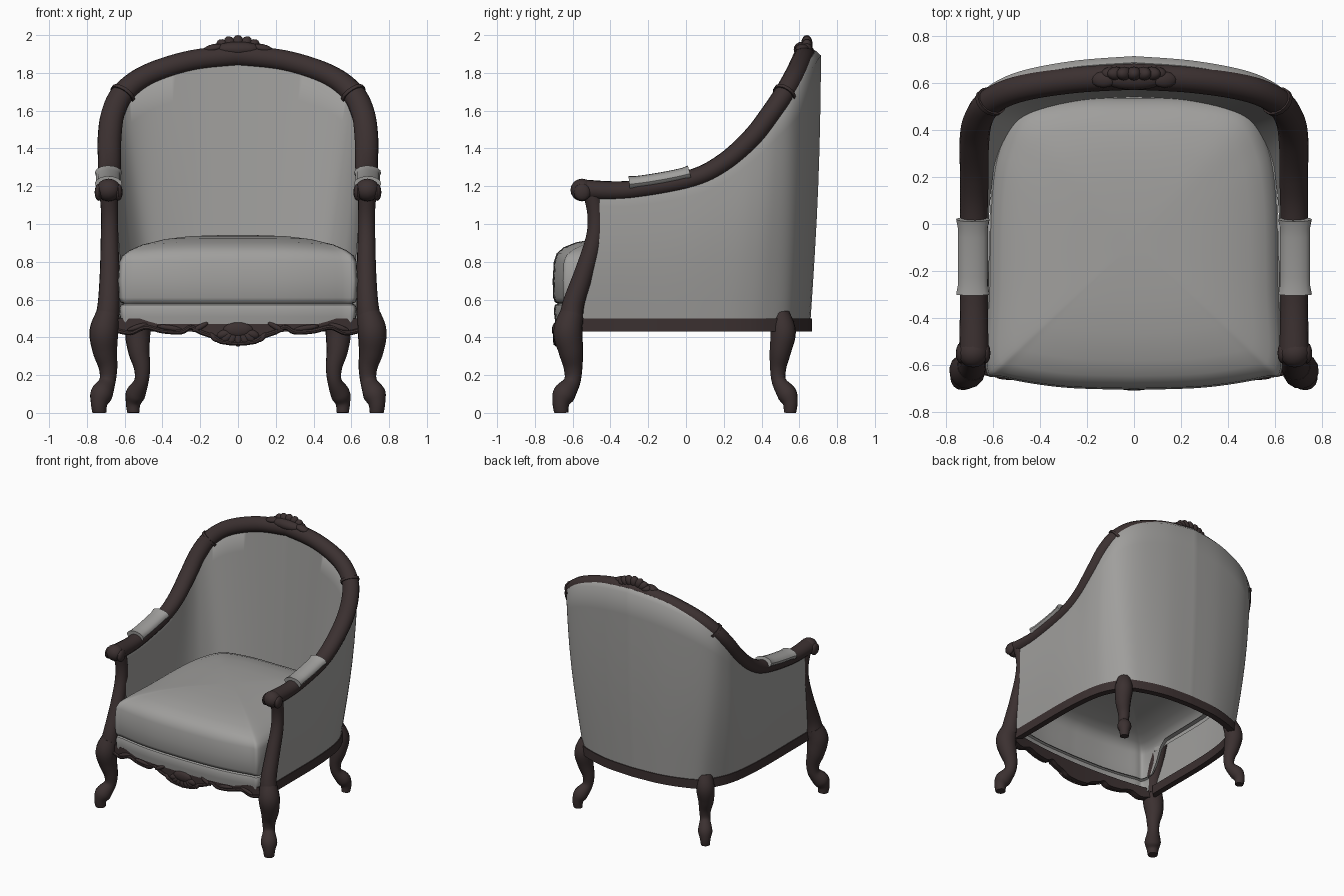
import bpy, bmesh, math
from mathutils import Vector, Matrix

cube = bpy.data.objects.get("Cube")
if cube:
    bpy.data.objects.remove(cube)


def material(name, rgb):
    m = bpy.data.materials.new(name)
    m.use_nodes = True
    m.diffuse_color = (*rgb, 1)
    m.node_tree.nodes["Principled BSDF"].inputs["Base Color"].default_value = (*rgb, 1)
    return m


WOOD = material("dark wood", (0.044, 0.03, 0.03))
FABRIC = material("grey fabric", (0.35, 0.345, 0.335))


def finish(name, bm, mat, angle=40):
    bmesh.ops.recalc_face_normals(bm, faces=bm.faces)
    me = bpy.data.meshes.new(name)
    bm.to_mesh(me)
    bm.free()
    me.materials.append(mat)
    me.polygons.foreach_set("use_smooth", [True] * len(me.polygons))
    me.set_sharp_from_angle(angle=math.radians(angle))
    ob = bpy.data.objects.new(name, me)
    bpy.context.collection.objects.link(ob)
    return ob


def spline(points, steps=8, closed=False):
    """Smooth curve through points of any dimension."""
    p = [Vector(q) for q in points]
    n = len(p)
    get = (lambda i: p[i % n]) if closed else (lambda i: p[max(0, min(n - 1, i))])
    out = []
    for i in range(n if closed else n - 1):
        a, b, c, d = (get(i + k) for k in (-1, 0, 1, 2))
        for s in range(steps):
            t = s / steps
            out.append(b + (c - a) * (t / 2) + (a * 2 - b * 5 + c * 4 - d) * (t * t / 2)
                       + (b * 3 - a - c * 3 + d) * (t ** 3 / 2))
    return out if closed else out + [p[-1]]


def loft(name, rings, mat, loop=True, caps=(0, -1), angle=40):
    """Skin a list of equal-length rings, closing the chosen end rings."""
    bm = bmesh.new()
    vs = [[bm.verts.new((c[0], c[1], max(0, c[2]))) for c in r] for r in rings]
    n = len(rings[0])
    for a, b in zip(vs, vs[1:]):
        for i in range(n if loop else n - 1):
            j = (i + 1) % n
            bm.faces.new((a[i], a[j], b[j], b[i]))
    for c in caps:
        bm.faces.new(vs[c])
    return finish(name, bm, mat, angle)


def tube(name, path, mat, sides=14, wide=1):
    """Sweep a circle along (x, y, z, radius) samples, widened along x."""
    rings, side = [], None
    for i, p in enumerate(path):
        t = (path[min(i + 1, len(path) - 1)].xyz - path[max(i - 1, 0)].xyz).normalized()
        side = t.orthogonal() if side is None else side - t * side.dot(t)
        side.normalize()
        up = t.cross(side)
        ring = []
        for k in range(sides):
            a = math.tau * k / sides
            d = (side * math.cos(a) + up * math.sin(a)) * p.w
            ring.append(p.xyz + Vector((d.x * wide, d.y, d.z)))
        rings.append(ring)
    return loft(name, rings, mat)


def blobs(name, specs, mat):
    """Ellipsoids as (centre, radii, roll about y)."""
    bm = bmesh.new()
    for c, r, roll in specs:
        m = Matrix.Translation(c) @ Matrix.Rotation(roll, 4, "Y") @ Matrix.Diagonal((*r, 1))
        bmesh.ops.create_uvsphere(bm, u_segments=12, v_segments=8, radius=1, matrix=m)
    return finish(name, bm, mat)


def flip(v):
    w = v.copy()
    w.x = -w.x
    return w


def both(half):
    """Extend a left-hand path ending on the centre line to the right."""
    return half + [flip(v) for v in half[-2::-1]]


SIDES = (("left", 1), ("right", -1))

# Arm and back rail, one sweep from arm to arm
rail_half = spline([
    (0.682, -0.54, 1.18, 0.055), (0.682, -0.3, 1.178, 0.051), (0.682, 0.02, 1.235, 0.051),
    (0.68, 0.2, 1.322, 0.053), (0.68, 0.35, 1.455, 0.055), (0.662, 0.45, 1.585, 0.055),
    (0.605, 0.525, 1.695, 0.056), (0.475, 0.58, 1.79, 0.057), (0.25, 0.615, 1.863, 0.057),
    (0, 0.63, 1.892, 0.058)])
rail = both(rail_half)
tube("top_rail", rail, WOOD, wide=1.15)

# Upholstered wall: up the outside, over the rail, down the inside
base = both(spline([
    (0.67, -0.57, 0.5), (0.67, -0.35, 0.5), (0.67, -0.05, 0.5), (0.66, 0.15, 0.5),
    (0.64, 0.3, 0.5), (0.6, 0.42, 0.5), (0.52, 0.54, 0.5), (0.4, 0.6, 0.5),
    (0.22, 0.645, 0.5), (0, 0.66, 0.5)]))


def back(y):
    return max(0, y / 0.63)


outer = [Vector((p.x * 1.05, max(-0.46, p.y + 0.085 * back(p.y) ** 3), p.z)) for p in rail]
inner = [Vector((p.x * 0.96, max(-0.46, p.y - 0.025), p.z - 0.01)) for p in rail]
hem = [Vector((p.x * 0.925, max(-0.51, p.y - 0.115 * back(p.y)), 0.77)) for p in base]
rows = []
for k in range(9):
    t = k / 8
    swell = math.sin(math.pi * t)
    rows.append([Vector((v.x * (1 + 0.03 * swell), v.y * (1 + 0.018 * swell), v.z))
                 for v in (a.lerp(b, t) for a, b in zip(base, outer))])
rows.append([a.lerp(b, 0.25) + Vector((0, 0, 0.028)) for a, b in zip(outer, inner)])
rows += [[a.lerp(b, k / 6) for a, b in zip(inner, hem)] for k in range(7)]
loft("upholstered_wall", rows, FABRIC, loop=False, caps=(), angle=60)

# Seat rail round the sides and back
loft("seat_rail", [[(p.x * s, p.y * s, z) for s, z in
                    ((1.01, 0.43), (1.01, 0.5), (0.94, 0.5), (0.94, 0.43))] for p in base], WOOD)

# Seat front and loose cushion share one outline
seat_half = [(0, -0.7), (0.3, -0.69), (0.55, -0.65), (0.625, -0.61), (0.615, -0.3), (0.605, 0.1),
             (0.57, 0.32), (0.48, 0.48), (0.25, 0.53), (0, 0.535)]
seat = both(spline(seat_half, 6)[::-1])


def layers(name, outline, profile, **options):
    """Stack scaled outlines, lifting the lower edge behind the front and easing down the sides."""
    rings = []
    for z, s in profile:
        ring = []
        for p in outline:
            x, y = p.x * s, (p.y + 0.08) * s - 0.08
            lift = min(0.8, 0.8 + (p.y + 0.4) * 2)
            crown = max(0, z - 0.8) * 0.25 * (x / 0.6) ** 4
            ring.append((x, y, max(z, lift) - crown))
        rings.append(ring)
    loft(name, rings, FABRIC, angle=50, **options)


layers("seat_front", [p for p in seat if p.y < -0.53],
       [(0.47, 0.985), (0.51, 0.995), (0.55, 1), (0.572, 0.99), (0.58, 0.96)], loop=False, caps=())
layers("seat_cushion", seat[:-1],
       [(0.575, 0.95), (0.585, 0.99), (0.61, 1.005), (0.7, 1.01), (0.8, 1), (0.845, 0.975),
        (0.877, 0.915), (0.903, 0.81), (0.925, 0.62), (0.937, 0.4), (0.942, 0.1)], caps=(-1,))

# Cabriole legs turned to the corners, with the front posts above them
leg = spline([
    (0.69, -0.605, 0.52, 0.064), (0.71, -0.625, 0.43, 0.077), (0.705, -0.61, 0.33, 0.066),
    (0.688, -0.598, 0.24, 0.05), (0.692, -0.603, 0.165, 0.044), (0.722, -0.645, 0.1, 0.06),
    (0.735, -0.662, 0.05, 0.045), (0.734, -0.66, 0, 0.037)], 5)
post = spline([
    (0.685, -0.5, 1.18, 0.05), (0.68, -0.477, 1.05, 0.045), (0.68, -0.485, 0.92, 0.047),
    (0.68, -0.54, 0.74, 0.052), (0.685, -0.595, 0.58, 0.058), (0.695, -0.61, 0.48, 0.066)], 5)
for side, s in SIDES:
    def place(path, shift=(0, 0, 0, 0), turn=1, scale=1):
        out = []
        for p in path:
            q = Vector((p.x, p.y * turn, p.z, p.w * scale)) + Vector(shift)
            q.x *= s
            out.append(q)
        return out

    tube(side + "_front_leg", place(leg), WOOD)
    tube(side + "_back_leg", place(leg, (-0.18, -0.11, 0, 0), -1, 0.87), WOOD)
    tube(side + "_front_post", place(post), WOOD)

    # Rounded arm end with a small curl on each side
    blobs(side + "_arm_scroll", [((s * 0.685, -0.55, 1.18), (0.066, 0.062, 0.06), 0)]
          + [((s * (0.685 + d), -0.55, 1.168), (0.022, 0.045, 0.045), 0) for d in (-0.052, 0.052)], WOOD)

    # Flat padded arm cover with flared ends
    pad = [Vector((p.x + 0.004, p.y, p.z + 0.036, 0.036 + 0.004 * (i in (0, 8))))
           for i, p in enumerate(rail_half[8:17])]
    tube(side + "_arm_pad", place(pad), FABRIC, wide=1.8)

    # Carved collar on the back rail
    tube(side + "_rail_collar", place(rail_half[47:49], (0, 0, 0, 0.008)), WOOD, wide=1.15)


# Shaped front apron with a beaded lower edge
def bow(x):
    return -0.69 + 0.06 * (x / 0.65) ** 2


edge = both(spline([(0.65, 0.43), (0.57, 0.415), (0.49, 0.445), (0.4, 0.425), (0.3, 0.42),
                    (0.25, 0.445), (0.2, 0.42), (0.13, 0.395), (0.09, 0.37), (0, 0.36)], 5))
loft("front_apron", [[(p.x, bow(p.x) + d, z)
                      for d, z in ((0, p.y), (0, 0.5 + 0.02 * math.cos(p.x * 2.4) ** 8),
                                   (0.045, 0.5), (0.045, p.y))] for p in edge], WOOD)
tube("apron_bead", [Vector((p.x, bow(p.x), p.y + 0.008, 0.013)) for p in edge], WOOD, 8)
blobs("apron_scrolls", [((s * x, bow(x) - 0.002, z), (w, 0.012, 0.014), s * roll)
                        for s in (1, -1)
                        for x, z, w, roll in ((0.53, 0.455, 0.06, 0.3), (0.36, 0.45, 0.07, -0.15),
                                              (0.2, 0.455, 0.05, 0.5), (0.13, 0.4, 0.03, -0.9))], WOOD)


# Carved shells on the apron and the crest
def shell(name, centre, spread, rise, size, way, extra):
    cx, cy, cz = centre
    petals = []
    for k in range(-3, 4):
        a = k * 0.42
        petals.append(((cx + spread * math.sin(a), cy, cz + way * rise * math.cos(a)), size, way * a))
    blobs(name, petals + extra, WOOD)


shell("apron_shell", (0, -0.685, 0.43), 0.075, 0.038, (0.024, 0.02, 0.042), -1,
      [((0, -0.688, 0.44), (0.08, 0.022, 0.04), 0)])
shell("crest_shell", (0, 0.64, 1.91), 0.1, 0.045, (0.032, 0.03, 0.045), 1,
      [((0, 0.615, 1.925), (0.13, 0.045, 0.04), 0)]
      + [((s * 0.13, 0.615, 1.93), (0.055, 0.035, 0.022), s * 0.2) for s in (1, -1)])
